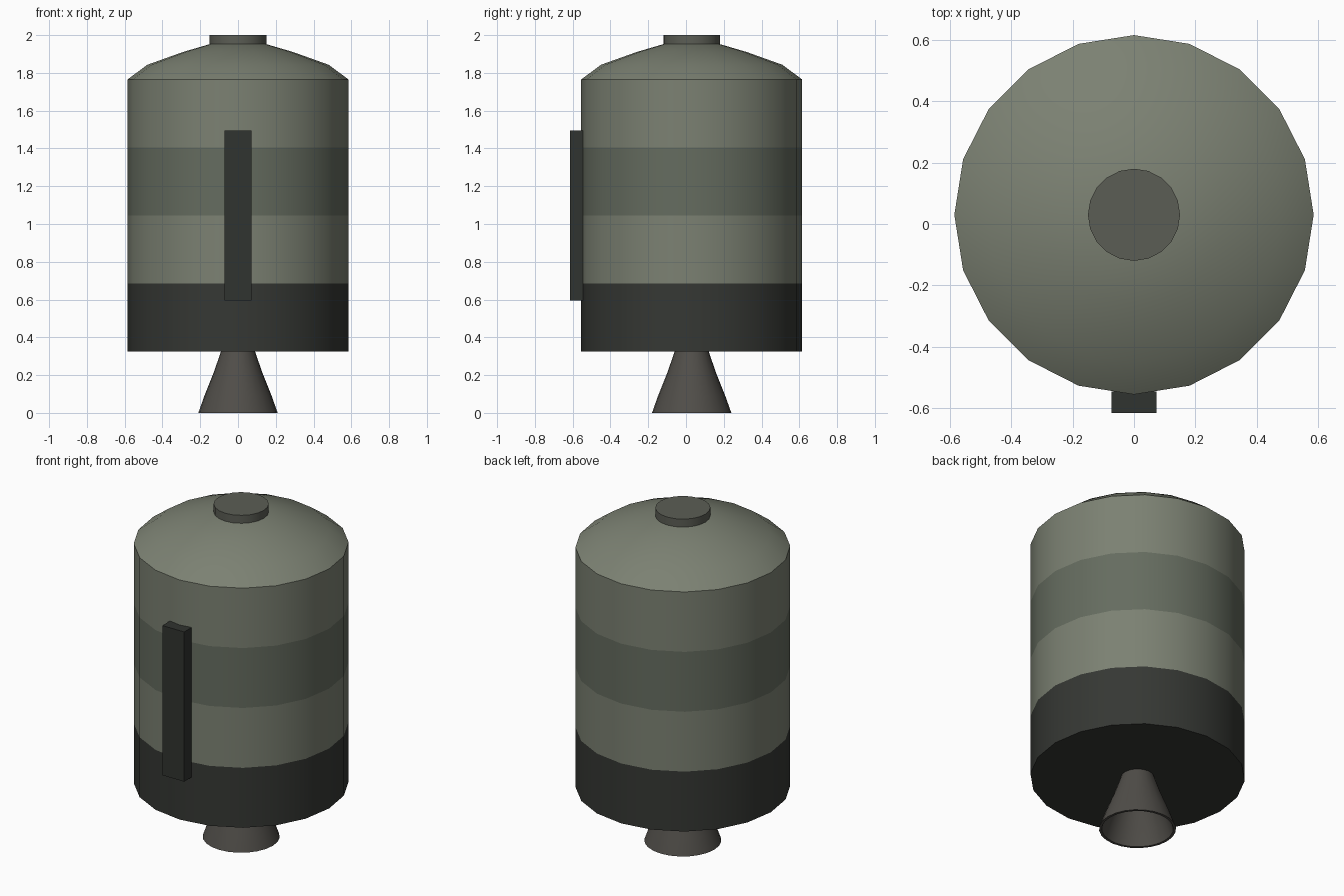
import bpy, bmesh
from math import sin, cos, pi, radians

if "Cube" in bpy.data.objects:
    bpy.data.objects.remove(bpy.data.objects["Cube"])

CY = 0.03  # the round parts share this axis


def material(name, rgb):
    m = bpy.data.materials.new(name)
    m.diffuse_color = (*rgb, 1)
    m.use_nodes = True
    m.node_tree.nodes["Principled BSDF"].inputs["Base Color"].default_value = m.diffuse_color
    return m


light = material("light_green", (0.20, 0.22, 0.17))
mid = material("mid_green", (0.13, 0.15, 0.115))
dark = material("dark_shell", (0.036, 0.039, 0.034))
black = material("black_panel", (0.030, 0.033, 0.029))
cap_grey = material("cap_grey", (0.105, 0.11, 0.09))
metal = material("nozzle_metal", (0.08, 0.075, 0.066))


def lathe(name, profile, sides, mats, band_mats=None, cap_bottom=True, cap_top=True):
    """Spin a bottom-to-top (radius, z) profile about the shared axis."""
    bm = bmesh.new()
    rings = [[bm.verts.new((r * sin(2 * pi * i / sides), CY - r * cos(2 * pi * i / sides), z))
              for i in range(sides)] for r, z in profile]
    for k, (a, b) in enumerate(zip(rings, rings[1:])):
        for i in range(sides):
            j = (i + 1) % sides
            f = bm.faces.new((a[i], a[j], b[j], b[i]))
            f.material_index = band_mats[k] if band_mats else 0
    if cap_bottom:
        bm.faces.new(rings[0][::-1]).material_index = band_mats[0] if band_mats else 0
    if cap_top:
        bm.faces.new(rings[-1]).material_index = band_mats[-1] if band_mats else 0
    mesh = bpy.data.meshes.new(name)
    bm.to_mesh(mesh)
    bm.free()
    ob = bpy.data.objects.new(name, mesh)
    bpy.context.collection.objects.link(ob)
    for m in mats:
        mesh.materials.append(m)
    bpy.ops.object.select_all(action='DESELECT')
    ob.select_set(True)
    bpy.context.view_layer.objects.active = ob
    bpy.ops.object.shade_smooth_by_angle(angle=radians(30))
    return ob


# banded tank with shallow domed top
lathe("tank_body",
      [(0.585, 0.325), (0.585, 0.685), (0.585, 1.045), (0.585, 1.405), (0.585, 1.765),
       (0.48, 1.843), (0.29, 1.911), (0.15, 1.952)],
      20, [light, mid, dark], [2, 0, 1, 0, 0, 0, 0])

# docking cap
lathe("top_cap", [(0.15, 1.945), (0.15, 2.0)], 20, [cap_grey])

# hollow engine bell: up the outside from an inner throat and rim
lathe("engine_nozzle",
      [(0.07, 0.30), (0.115, 0.20), (0.165, 0.09), (0.195, 0.0),
       (0.21, 0.0), (0.178, 0.09), (0.13, 0.21), (0.09, 0.325)],
      24, [metal])

# cable duct on the front
bpy.ops.mesh.primitive_cube_add(size=1, location=(0, -0.58, 1.045))
duct = bpy.context.object
duct.name = "front_duct"
duct.scale = (0.145, 0.07, 0.90)
duct.data.materials.append(black)
